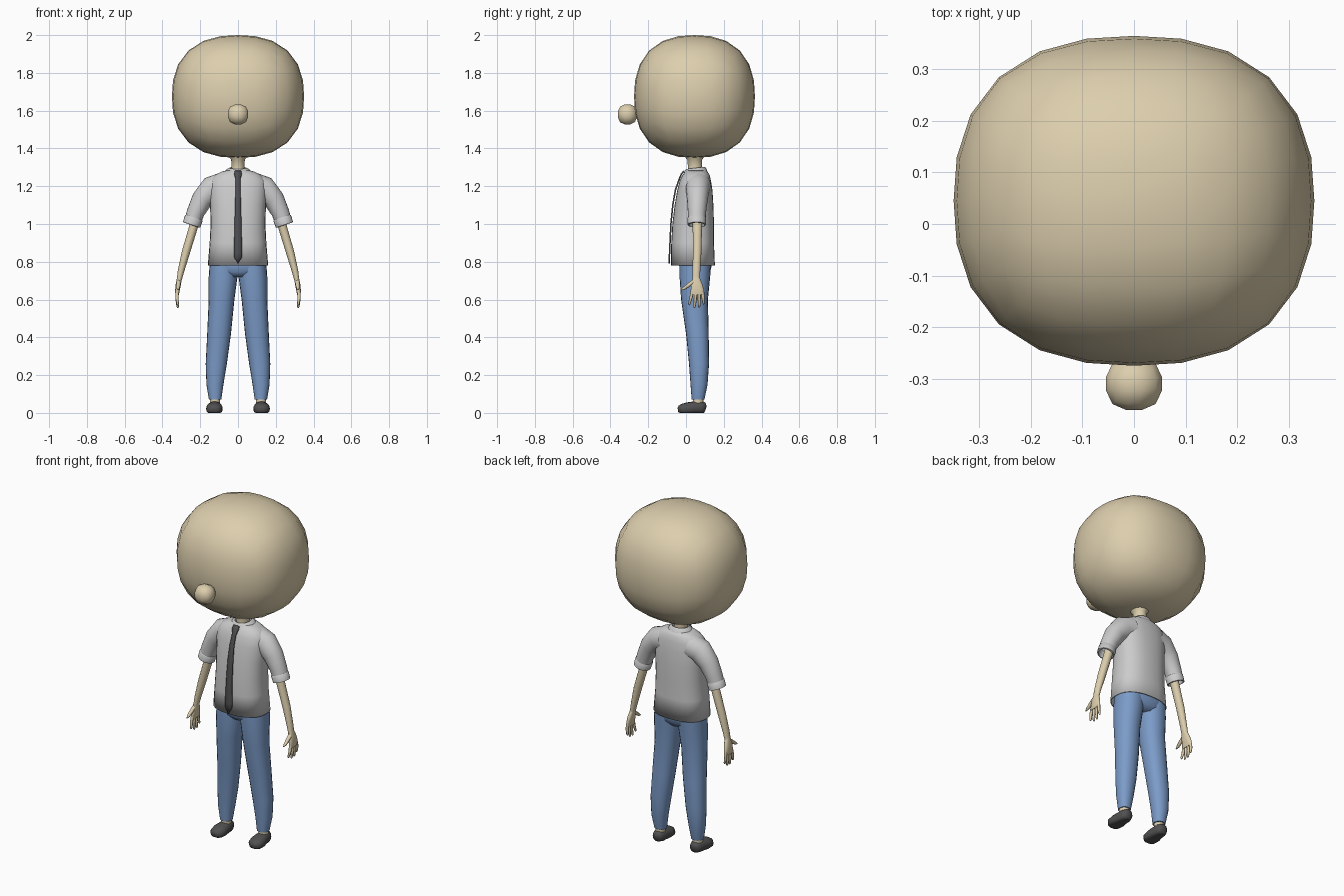
import bpy, bmesh, math
from mathutils import Vector

def material(name, rgb):
    m = bpy.data.materials.new(name)
    m.diffuse_color = (*rgb, 1)
    return m

SKIN = material("skin", (0.72, 0.62, 0.42))
DENIM = material("denim", (0.20, 0.33, 0.58))
CLOTH = material("cloth", (0.55, 0.55, 0.55))
DARK = material("dark_cloth", (0.08, 0.08, 0.08))

def finish(bm, name, mat, mirror=False, thick=0, angle=60):
    bmesh.ops.recalc_face_normals(bm, faces=bm.faces)
    me = bpy.data.meshes.new(name)
    bm.to_mesh(me)
    bm.free()
    ob = bpy.data.objects.new(name, me)
    bpy.context.collection.objects.link(ob)
    me.materials.append(mat)
    bpy.ops.object.select_all(action='DESELECT')
    ob.select_set(True)
    bpy.context.view_layer.objects.active = ob
    bpy.ops.object.shade_smooth_by_angle(angle=math.radians(angle))
    if thick:
        s = ob.modifiers.new("thickness", 'SOLIDIFY')
        s.thickness = thick
    if mirror:
        ob.modifiers.new("mirror", 'MIRROR').use_mirror_merge = False
    return ob

def spow(v, e):
    return math.copysign(abs(v) ** e, v)

def add_loft(bm, pts, n=20, p=2.0, ref=(0, 1, 0), axis=None, caps=True):
    """Skin rings (x, y, z, ra, rb); rb lies along ref, ra across it."""
    rings = []
    for i, (x, y, z, ra, rb) in enumerate(pts):
        a, b = pts[max(i - 1, 0)], pts[min(i + 1, len(pts) - 1)]
        t = Vector(axis) if axis else Vector(b[:3]) - Vector(a[:3])
        t.normalize()
        v = Vector(ref)
        v = (v - t * v.dot(t)).normalized()
        u = v.cross(t)
        ring = []
        for k in range(n):
            w = 2 * math.pi * k / n
            co = (Vector((x, y, z)) + u * ra * spow(math.cos(w), 2 / p)
                  + v * rb * spow(math.sin(w), 2 / p))
            ring.append(bm.verts.new(co))
        rings.append(ring)
    for r, s in zip(rings, rings[1:]):
        for k in range(n):
            j = (k + 1) % n
            bm.faces.new((r[k], r[j], s[j], s[k]))
    if caps:
        bm.faces.new(rings[0])
        bm.faces.new(rings[-1])

def loft(name, mat, pts, mirror=False, thick=0, **kw):
    bm = bmesh.new()
    add_loft(bm, pts, **kw)
    return finish(bm, name, mat, mirror, thick)

def rounded_cube(name, mat, centre, radii, cuts, p):
    bm = bmesh.new()
    bmesh.ops.create_cube(bm, size=2)
    bmesh.ops.subdivide_edges(bm, edges=bm.edges[:], cuts=cuts, use_grid_fill=True)
    for v in bm.verts:
        q = [math.tan(c * math.pi / 4) for c in v.co]
        d = sum(abs(c) ** p for c in q) ** (1 / p)
        v.co = [centre[i] + radii[i] * q[i] / d for i in range(3)]
    finish(bm, name, mat)

# Head, nose and neck
rounded_cube("head", SKIN, (0, 0.045, 1.675), (0.35, 0.32, 0.325), 5, 2.4)
rounded_cube("nose", SKIN, (0, -0.31, 1.58), (0.056, 0.053, 0.055), 2, 2.4)
loft("neck", SKIN, [(0, 0.05, 1.22, 0.04, 0.042), (0, 0.048, 1.30, 0.034, 0.038),
                    (0, 0.047, 1.34, 0.036, 0.039), (0, 0.046, 1.37, 0.06, 0.06)])

# Shirt body: height, half width, front y, back y
body = [(0.78, 0.16, -0.08, 0.153), (0.9, 0.15, -0.078, 0.148), (1.0, 0.145, -0.072, 0.148),
        (1.1, 0.148, -0.06, 0.145), (1.18, 0.153, -0.046, 0.14), (1.23, 0.147, -0.033, 0.132),
        (1.26, 0.122, -0.018, 0.125), (1.278, 0.085, -0.003, 0.113), (1.286, 0.05, 0.005, 0.095)]
loft("shirt_body", CLOTH, [(0, (f + b) / 2, z, w, (b - f) / 2) for z, w, f, b in body],
     n=28, p=2.4, axis=(0, 0, 1), caps=False, thick=0.005)

# Folded collar
loft("collar", CLOTH, [(0, 0.05, 1.262, 0.038, 0.042), (0, 0.05, 1.297, 0.045, 0.048),
                       (0, 0.05, 1.29, 0.06, 0.057), (0, 0.05, 1.264, 0.08, 0.066)],
     axis=(0, -0.12, 1), caps=False)

# Sleeves with rolled cuffs
loft("sleeve", CLOTH, [(0.08, 0.065, 1.2, 0.073, 0.068), (0.14, 0.062, 1.185, 0.068, 0.063),
                       (0.19, 0.06, 1.13, 0.056, 0.055), (0.225, 0.058, 1.06, 0.047, 0.048),
                       (0.244, 0.057, 1.0, 0.044, 0.045)], mirror=True, caps=False)
loft("cuff", CLOTH, [(0.232, 0.057, 1.036, 0.044, 0.045), (0.234, 0.057, 1.031, 0.049, 0.049),
                     (0.246, 0.057, 0.996, 0.048, 0.048), (0.246, 0.057, 0.994, 0.041, 0.041),
                     (0.232, 0.057, 1.036, 0.036, 0.036)],
     mirror=True, axis=(0.32, 0, -0.95), caps=False)

# Tie: y, height, half width, half depth
tie = [(-0.012, 1.28, 0.017), (-0.024, 1.265, 0.02), (-0.037, 1.235, 0.012),
       (-0.056, 1.18, 0.013), (-0.07, 1.1, 0.016), (-0.08, 1.0, 0.018),
       (-0.087, 0.85, 0.022), (-0.088, 0.825, 0.021), (-0.089, 0.79, 0.002)]
bm = bmesh.new()
rows = [[bm.verts.new((s * w, y, z)) for s in (-1, 1)] for y, z, w in tie]
for r, s in zip(rows, rows[1:]):
    bm.faces.new((r[0], r[1], s[1], s[0]))
finish(bm, "tie", DARK, thick=0.008).modifiers["thickness"].offset = 0

# Trousers
loft("trouser_seat", DENIM, [(0, 0.05, 0.86, 0.135, 0.082), (0, 0.05, 0.78, 0.15, 0.086),
                             (0, 0.048, 0.745, 0.135, 0.08), (0, 0.048, 0.72, 0.06, 0.06)],
     n=24, p=2.4, axis=(0, 0, 1))
loft("trouser_leg", DENIM, [(0.076, 0.05, 0.82, 0.072, 0.084), (0.079, 0.047, 0.72, 0.076, 0.081),
                            (0.087, 0.045, 0.6, 0.068, 0.071), (0.1, 0.06, 0.42, 0.063, 0.06),
                            (0.115, 0.069, 0.26, 0.056, 0.053), (0.122, 0.069, 0.15, 0.045, 0.045),
                            (0.121, 0.064, 0.072, 0.033, 0.034)],
     mirror=True, p=2.2, axis=(0, 0, 1))

# Ankles and shoes
loft("ankle", SKIN, [(0.122, 0.064, 0.08, 0.027, 0.028), (0.122, 0.064, 0.04, 0.027, 0.028)],
     mirror=True)
bm = bmesh.new()
add_loft(bm, [(0.122, 0.106, 0.025, 0.012, 0.012), (0.122, 0.099, 0.027, 0.028, 0.027),
              (0.122, 0.08, 0.028, 0.034, 0.035), (0.123, 0.045, 0.027, 0.034, 0.038),
              (0.125, 0.01, 0.022, 0.034, 0.044), (0.126, -0.02, 0.019, 0.029, 0.041),
              (0.127, -0.037, 0.017, 0.021, 0.027), (0.127, -0.043, 0.016, 0.01, 0.012)],
         n=16, p=2.3, ref=(1, 0, 0))
for v in bm.verts:
    v.co.z = max(v.co.z, 0)
bmesh.ops.remove_doubles(bm, verts=bm.verts, dist=0.0001)
finish(bm, "shoe", DARK, mirror=True)

# Arms, palms, fingers and thumbs
loft("arm", SKIN, [(0.21, 0.06, 1.07, 0.026, 0.028), (0.24, 0.06, 0.97, 0.023, 0.025),
                   (0.276, 0.059, 0.85, 0.022, 0.023), (0.302, 0.055, 0.75, 0.017, 0.021),
                   (0.312, 0.054, 0.7, 0.013, 0.021)], mirror=True, n=14)
bm = bmesh.new()
add_loft(bm, [(0.31, 0.054, 0.715, 0.013, 0.018), (0.316, 0.057, 0.68, 0.014, 0.03),
              (0.321, 0.06, 0.645, 0.012, 0.037), (0.322, 0.061, 0.625, 0.009, 0.036)],
         n=14, p=2.4)
for y0, y1, z1 in ((0.033, 0.017, 0.57), (0.052, 0.045, 0.555),
                   (0.07, 0.07, 0.557), (0.088, 0.093, 0.575)):
    add_loft(bm, [(0.322, y0, 0.64, 0.009, 0.009),
                  (0.323, (y0 + y1) / 2, (0.64 + z1) / 2, 0.008, 0.008),
                  (0.319, y1, z1 + 0.006, 0.006, 0.006), (0.318, y1, z1, 0.002, 0.002)], n=8)
add_loft(bm, [(0.315, 0.04, 0.695, 0.011, 0.012), (0.316, 0.012, 0.675, 0.01, 0.011),
              (0.317, -0.012, 0.658, 0.008, 0.008), (0.317, -0.026, 0.652, 0.003, 0.003)],
         n=8, ref=(1, 0, 0))
finish(bm, "hand", SKIN, mirror=True)
